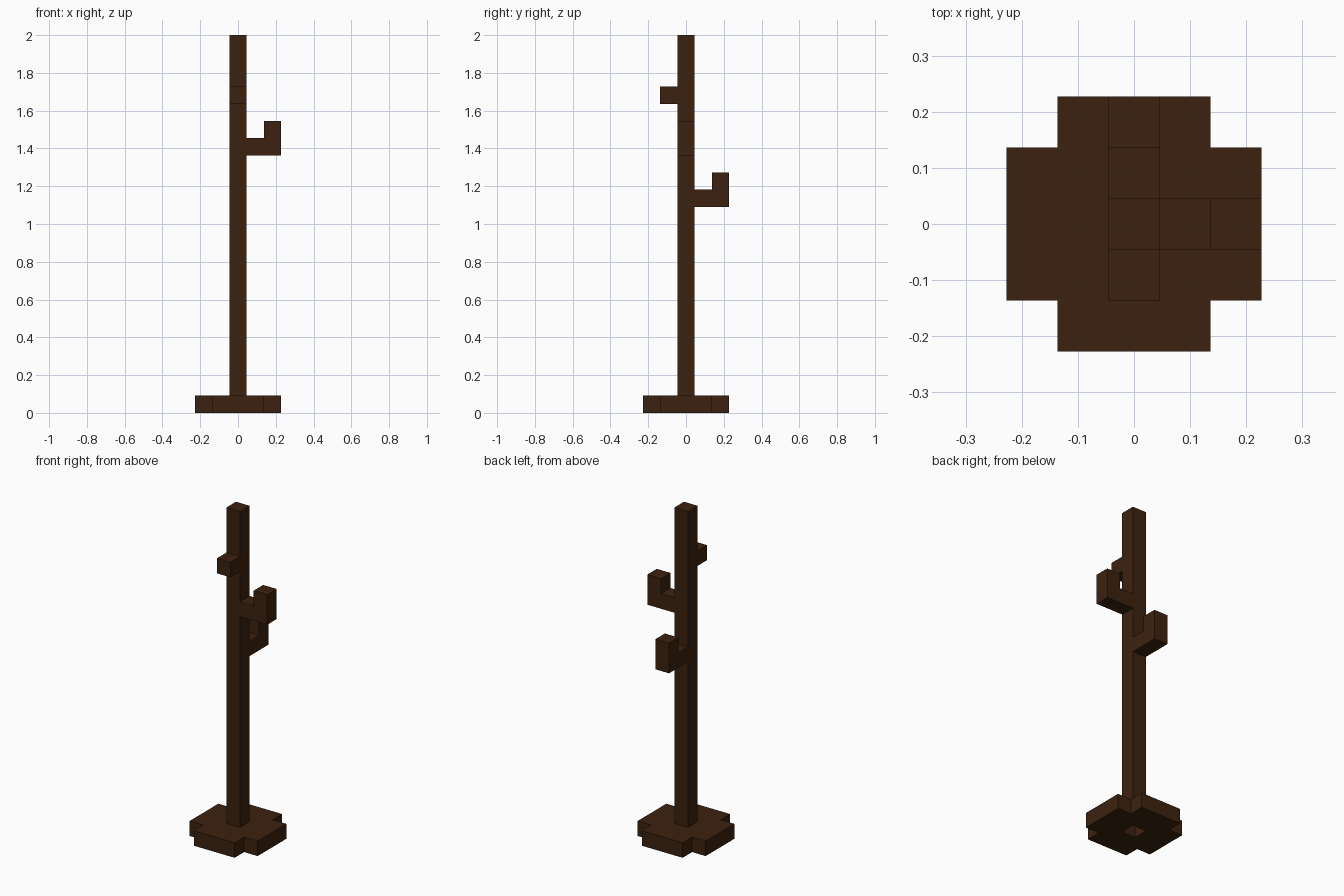
import bpy
import bmesh
from mathutils import Vector

cube = bpy.data.objects.get("Cube")
if cube:
    bpy.data.objects.remove(cube, do_unlink=True)

U = 2.0 / 22  # one block; the stand is 22 blocks tall

BROWN = (0.045, 0.0155, 0.0045, 1.0)
wood = bpy.data.materials.new("dark brown wood")
wood.use_nodes = True
wood.diffuse_color = BROWN
bsdf = wood.node_tree.nodes["Principled BSDF"]
bsdf.inputs["Base Color"].default_value = BROWN
bsdf.inputs["Roughness"].default_value = 0.8


def blocks(name, cells, merge=True):
    """Outer skin of a set of unit blocks; (0, 0, 0) is centred on the ground."""
    cells = set(cells)
    bm = bmesh.new()
    for cell in cells:
        centre = Vector(cell) + Vector((0, 0, 0.5))
        for axis in range(3):
            for sign in (-1, 1):
                n = Vector((0, 0, 0))
                n[axis] = sign
                if tuple(int(c + d) for c, d in zip(cell, n)) in cells:
                    continue
                a = Vector((0, 0, 0))
                a[(axis + 1) % 3] = 0.5
                b = n.cross(a)
                mid = centre + n * 0.5
                corners = (mid - a - b, mid + a - b, mid + a + b, mid - a + b)
                bm.faces.new([bm.verts.new(p * U) for p in corners])
    bmesh.ops.remove_doubles(bm, verts=bm.verts, dist=1e-4)
    if merge:
        bmesh.ops.dissolve_limit(bm, angle_limit=0.01, verts=bm.verts, edges=bm.edges)
    mesh = bpy.data.meshes.new(name)
    bm.to_mesh(mesh)
    bm.free()
    mesh.materials.append(wood)
    obj = bpy.data.objects.new(name, mesh)
    bpy.context.collection.objects.link(obj)
    return obj


# Foot plate: 5 x 5 blocks, corners cut away, socket open below the pole
blocks("base", [(x, y, 0) for x in range(-2, 3) for y in range(-2, 3)
                if abs(x) + abs(y) not in (0, 4)], merge=False)

# Upright pole
blocks("pole", [(0, 0, z) for z in range(1, 22)])

# Hooks: an arm with an upturned tip, and a short front peg
blocks("left_hook", [(1, 0, 15), (2, 0, 15), (2, 0, 16)])
blocks("back_hook", [(0, 1, 12), (0, 2, 12), (0, 2, 13)])
blocks("front_peg", [(0, -1, 18)])
